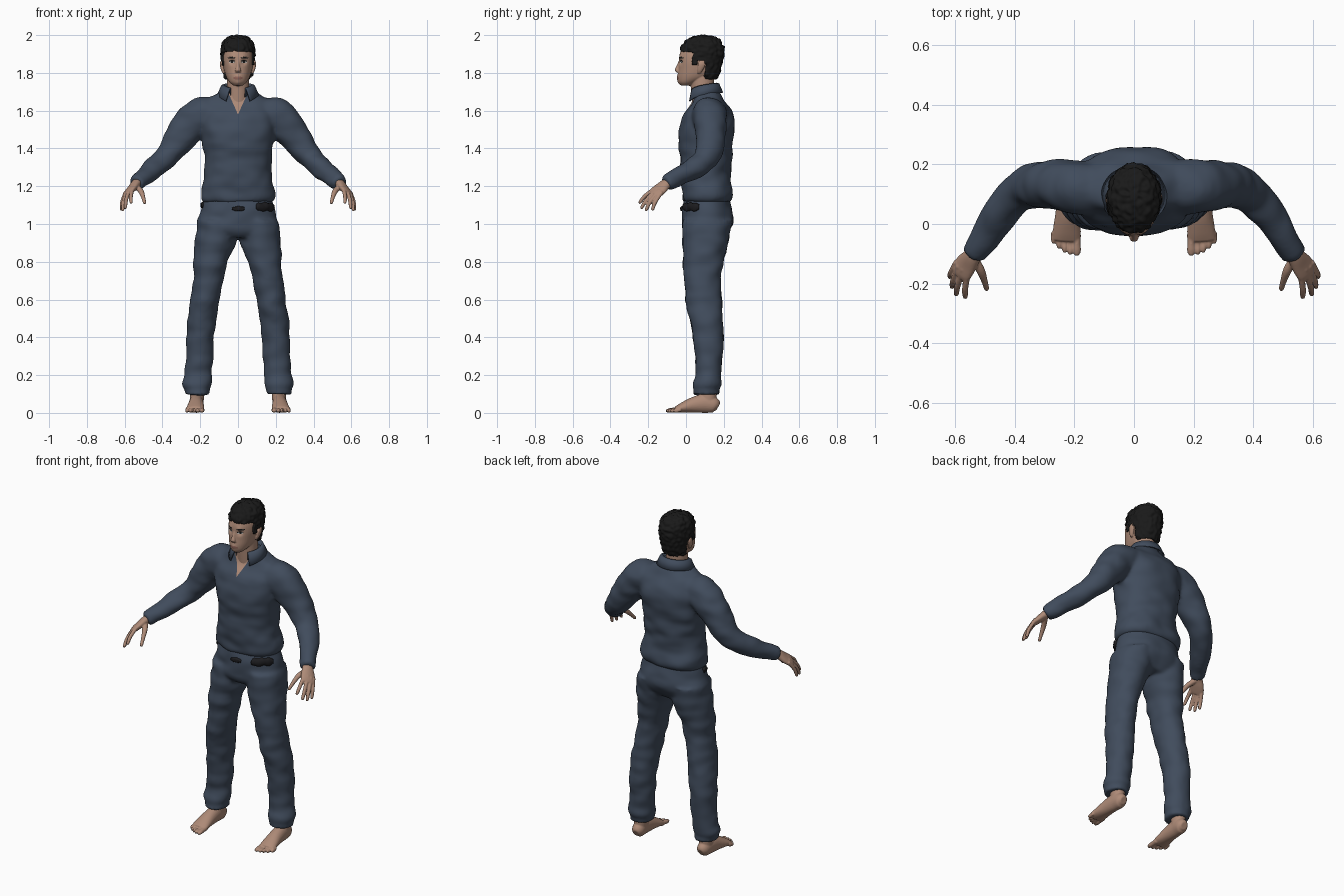
import bpy, bmesh, math
from mathutils import Vector, noise

if "Cube" in bpy.data.objects:
    bpy.data.objects.remove(bpy.data.objects["Cube"])


def material(name, rgb):
    m = bpy.data.materials.new(name)
    m.diffuse_color = (*rgb, 1)
    m.use_nodes = True
    m.node_tree.nodes["Principled BSDF"].inputs["Base Color"].default_value = m.diffuse_color
    return m


SKIN = material("skin", (0.42, 0.255, 0.185))
CLOTH = material("navy cloth", (0.052, 0.072, 0.108))
HAIR = material("black hair", (0.010, 0.010, 0.010))
WHITE = material("eye white", (0.5, 0.47, 0.44))
LIPS = material("lips", (0.30, 0.14, 0.11))
BLACK = material("black leather", (0.012, 0.012, 0.014))


def curve_keys(keys, sub):
    """Smooth interpolation through the cross-section keys."""
    k = [keys[0]] + list(keys) + [keys[-1]]
    out = []
    for i in range(1, len(k) - 2):
        for j in range(sub):
            t = j / sub
            out.append([0.5 * (2 * b + (c - a) * t + (2 * a - 5 * b + 4 * c - d) * t * t
                               + (3 * b - a - 3 * c + d) * t ** 3)
                        for a, b, c, d in zip(*k[i - 1:i + 3])])
    return out + [list(keys[-1])]


def loft(bm, keys, side=1, flat=False, ref=(1, 0, 0), n=32, sub=5, p=2.0):
    """Closed tube through keys of (x, y, z, half width, half depth)."""
    rows = curve_keys(keys, sub)
    pts = [Vector((r[0] * side, r[1], r[2])) for r in rows]
    rings = []
    for i, r in enumerate(rows):
        u, v = Vector((1, 0, 0)), Vector((0, 1, 0))
        if not flat:
            t = (pts[min(i + 1, len(pts) - 1)] - pts[max(i - 1, 0)]).normalized()
            u = Vector((ref[0] * side, ref[1], ref[2]))
            u = (u - t * u.dot(t)).normalized()
            v = t.cross(u)
        ring = []
        for j in range(n):
            c, s = math.cos(math.tau * j / n), math.sin(math.tau * j / n)
            c = math.copysign(abs(c) ** (2 / p), c)
            s = math.copysign(abs(s) ** (2 / p), s)
            ring.append(bm.verts.new(pts[i] + u * c * max(r[3], .001) + v * s * max(r[4], .001)))
        rings.append(ring)
    for a, b in zip(rings, rings[1:]):
        for j in range(n):
            bm.faces.new((a[j], a[(j + 1) % n], b[(j + 1) % n], b[j]))
    bm.faces.new(rings[0][::-1])
    bm.faces.new(rings[-1])


def finish(bm, name, mat, voxel=0, smooth=0, fold=0, freq=(10, 10, 16)):
    """Make an object, fuse its pieces and add soft folds."""
    bmesh.ops.recalc_face_normals(bm, faces=bm.faces)
    me = bpy.data.meshes.new(name)
    bm.to_mesh(me)
    bm.free()
    ob = bpy.data.objects.new(name, me)
    bpy.context.collection.objects.link(ob)
    if voxel:
        m = ob.modifiers.new("fuse", 'REMESH')
        m.mode, m.voxel_size = 'VOXEL', voxel
        m = ob.modifiers.new("soften", 'SMOOTH')
        m.factor, m.iterations = 0.5, smooth
        dg = bpy.context.evaluated_depsgraph_get()
        me = bpy.data.meshes.new_from_object(ob.evaluated_get(dg))
        ob.modifiers.clear()
        ob.data = me
    if fold:
        f = Vector(freq)
        moves = [v.normal * noise.noise(v.co * f) * fold for v in me.vertices]
        for v, d in zip(me.vertices, moves):
            v.co += d
    me.materials.clear()
    me.materials.append(mat)
    me.polygons.foreach_set("material_index", [0] * len(me.polygons))
    me.shade_smooth()
    return ob


# Shirt: torso and both sleeves
bm = bmesh.new()
loft(bm, [(0, .11, 1.115, .183, .122), (0, .113, 1.14, .198, .133), (0, .113, 1.18, .196, .135),
          (0, .103, 1.25, .18, .132), (0, .105, 1.35, .178, .137), (0, .105, 1.45, .19, .148),
          (0, .115, 1.55, .2, .141), (0, .122, 1.61, .2, .112), (0, .117, 1.66, .165, .083),
          (0, .105, 1.70, .09, .066), (0, .10, 1.725, .068, .06)], flat=True, n=48, p=2.3)
for s in (1, -1):
    loft(bm, [(.13, .12, 1.58, .09, .09), (.21, .125, 1.565, .10, .09), (.28, .13, 1.49, .09, .082),
              (.345, .125, 1.4, .073, .072), (.40, .095, 1.335, .063, .064), (.465, .01, 1.275, .055, .055),
              (.52, -.075, 1.23, .046, .046), (.54, -.105, 1.213, .04, .04)], side=s, ref=(0, 0, 1))
shirt = finish(bm, "shirt", CLOTH, .01, 8, .009)

# Open neck: cut a V into the shirt front and colour it as skin
V_LOW, V_SLOPE = 1.58, .45
bm = bmesh.new()
bm.from_mesh(shirt.data)
for s in (1, -1):
    near = [f for f in bm.faces if f.calc_center_median().y < .06 and f.calc_center_median().z > 1.56
            and abs(f.calc_center_median().x) < .1]
    geom = list({e for f in near for e in list(f.edges) + list(f.verts)}) + near
    bmesh.ops.bisect_plane(bm, geom=geom, plane_co=(0, 0, V_LOW), plane_no=(s, 0, -V_SLOPE))
for f in bm.faces:
    c = f.calc_center_median()
    f.material_index = int(c.y < .05 and abs(c.x) < V_SLOPE * (c.z - V_LOW))
bm.to_mesh(shirt.data)
bm.free()
shirt.data.materials.append(SKIN)

# Collar: folded band, open at the front
bm = bmesh.new()
rows = []
for i in range(41):
    w = (i / 20 - 1) * .83
    a, u = w * math.pi, abs(w)
    sx, cy = math.sin(a), math.cos(a)
    rows.append([bm.verts.new(co) for co in (
        (.07 * sx, .095 + .062 * cy, 1.70 - .04 * u ** 2),
        (.076 * sx, .095 + .068 * cy, 1.745 - .04 * u ** 2),
        (.086 * sx, .097 + .076 * cy, 1.742 - .045 * u ** 2),
        ((.105 + .04 * u ** 4) * sx, .10 + .094 * cy, 1.695 - .08 * u ** 3))])
for a, b in zip(rows, rows[1:]):
    for j in range(3):
        bm.faces.new((a[j], a[j + 1], b[j + 1], b[j]))
collar = finish(bm, "collar", CLOTH)
m = collar.modifiers.new("thickness", 'SOLIDIFY')
m.thickness, m.offset = .007, 0

# Trousers: hips and both legs
bm = bmesh.new()
loft(bm, [(0, .11, 1.14, .178, .118), (0, .112, 1.08, .193, .13), (0, .115, 1.02, .212, .137),
          (0, .11, .97, .212, .128), (0, .105, .925, .17, .095)], flat=True, n=48, p=2.2)
for s in (1, -1):
    loft(bm, [(.115, .112, 1.02, .1, .13), (.12, .103, .9, .108, .12), (.143, .09, .8, .09, .108),
              (.157, .088, .7, .081, .098), (.175, .094, .6, .077, .096), (.19, .106, .5, .076, .089),
              (.2, .12, .4, .073, .081), (.203, .12, .3, .073, .073), (.213, .118, .2, .074, .066),
              (.217, .113, .15, .077, .072), (.216, .11, .125, .067, .068),
              (.216, .108, .097, .066, .072)], side=s, flat=True)
finish(bm, "trousers", CLOTH, .01, 7, .008)

# Belt buckle, belt pouch and side clip follow the hip curve
def hip_piece(name, a0, a1, z, h, d):
    bm = bmesh.new()
    keys = []
    for i in range(6):
        a = math.radians(a0 + (a1 - a0) * i / 5)
        e = .6 if i in (0, 5) else 1
        keys.append((.188 * math.sin(a), .112 - .132 * math.cos(a), z, h * e, d))
    loft(bm, keys, ref=(0, 0, 1), n=12, sub=3, p=4)
    finish(bm, name, BLACK, fold=.008, freq=(50, 50, 50))


hip_piece("belt_buckle", -10, 10, 1.08, .011, .010)
hip_piece("belt_pouch", 30, 72, 1.09, .022, .018)
hip_piece("belt_clip", -88, -72, 1.10, .014, .012)

# Hands and bare feet
FINGERS = [((.558, -.175, 1.178), (.567, -.25, 1.11)), ((.578, -.168, 1.167), (.598, -.24, 1.082)),
           ((.592, -.155, 1.157), (.612, -.215, 1.07)), ((.600, -.138, 1.15), (.619, -.18, 1.072))]
for s, label in ((1, "left"), (-1, "right")):
    bm = bmesh.new()
    loft(bm, [(.515, -.065, 1.232, .03, .027), (.54, -.105, 1.213, .031, .024),
              (.562, -.135, 1.187, .04, .020), (.58, -.16, 1.166, .042, .016),
              (.586, -.172, 1.156, .034, .012)], side=s, ref=(.65, .62, -.42), n=24)
    for b, t in FINGERS:
        b, t = Vector(b), Vector(t)
        back = b + (b - t) * .25
        mid = b.lerp(t, .5) + Vector((.004, -.004, .005))
        loft(bm, [(*back, .010, .010), (*mid, .0105, .0105), (*b.lerp(t, .9), .009, .009),
                  (*t, .005, .005)], side=s, ref=(.65, .62, -.42), n=12, sub=3)
    loft(bm, [(.54, -.11, 1.2, .015, .015), (.515, -.155, 1.175, .015, .014), (.502, -.19, 1.142, .011, .011),
              (.495, -.215, 1.115, .009, .009), (.493, -.222, 1.107, .005, .005)], side=s, n=12)
    finish(bm, label + "_hand", SKIN, .004, 2)

    bm = bmesh.new()
    loft(bm, [(.216, .17, .032, .02, .022), (.217, .15, .041, .035, .041), (.22, .10, .05, .038, .05),
              (.222, .04, .042, .041, .042), (.225, -.02, .027, .047, .027),
              (.227, -.055, .017, .048, .016)], side=s, n=24)
    loft(bm, [(.217, .118, .17, .042, .046), (.217, .118, .10, .038, .044), (.218, .115, .05, .036, .046)],
         side=s, flat=True, n=24)
    for i in range(5):
        x, r = .192 + .0185 * i + (.004 if i else 0), .0145 if i == 0 else .0095
        y = -.10 + .0025 * i * i
        loft(bm, [(x, -.035, .018, r, .014), (x, y + .03, .015, r * .9, r * .9), (x, y + .01, .0125, r, .0115),
                  (x, y - .006, .011, r * .5, .007)], side=s, n=12, sub=3)
    finish(bm, label + "_foot", SKIN, .004, 2)

# Head with neck, nose and ears
bm = bmesh.new()
loft(bm, [(0, .0, 1.732, .022, .022), (0, .012, 1.75, .044, .05), (0, .045, 1.78, .063, .088),
          (0, .062, 1.82, .074, .102), (0, .066, 1.86, .079, .104), (0, .073, 1.9, .078, .106),
          (0, .085, 1.94, .07, .1), (0, .09, 1.965, .055, .075), (0, .095, 1.98, .03, .04)],
     flat=True, n=40, p=2.15)
loft(bm, [(0, .09, 1.62, .06, .055), (0, .088, 1.7, .06, .06), (0, .085, 1.80, .058, .065)], flat=True)
loft(bm, [(0, -.028, 1.868, .008, .009), (0, -.04, 1.838, .009, .010), (0, -.047, 1.815, .015, .013),
          (0, -.038, 1.802, .016, .010)], flat=True, n=16)
for s in (1, -1):
    loft(bm, [(.074, .07, 1.797, .007, .008), (.081, .075, 1.815, .009, .015), (.087, .083, 1.845, .009, .021),
              (.086, .086, 1.866, .006, .012)], side=s, flat=True, n=16)
head = finish(bm, "head", SKIN, .003, 5)
for mat in (HAIR, WHITE, LIPS):
    head.data.materials.append(mat)


def bump(v, x, z, size):
    return math.exp(-((abs(v.x) - x) ** 2 + (v.z - z) ** 2) / size ** 2)


for v in head.data.vertices:        # eye sockets, mouth and chin relief
    if v.co.y < .03:
        v.co.y += .010 * bump(v.co, .031, 1.858, .014) - .004 * bump(v.co, .03, 1.882, .014)
        v.co.y -= .006 * bump(v.co, 0, 1.774, .017) + .005 * bump(v.co, 0, 1.745, .014)


def inside(c, x, z, a, b):
    return ((abs(c.x) - x) / a) ** 2 + ((c.z - z) / b) ** 2 < 1


for f in head.data.polygons:        # brows, eyes and lips
    c = f.center
    if c.y > .03:
        continue
    if inside(c, .034, 1.880, .021, .0045) or inside(c, .032, 1.857, .006, .006):
        f.material_index = 1
    elif inside(c, .032, 1.857, .015, .0055):
        f.material_index = 2
    elif inside(c, .032, 1.860, .017, .0065):
        f.material_index = 1
    elif inside(c, 0, 1.773, .025, .0085):
        f.material_index = 3


# Short hair: shell trimmed along the hairline
def hairline(y):
    if y < .035:
        return 1.912
    if y < .06:
        return 1.842
    return 1.868 if y < .102 else 1.768


bm = bmesh.new()
loft(bm, [(0, .10, 1.755, .058, .055), (0, .08, 1.79, .078, .095), (0, .078, 1.85, .087, .115),
          (0, .085, 1.9, .090, .116), (0, .088, 1.94, .086, .112), (0, .09, 1.972, .073, .09),
          (0, .095, 1.991, .048, .058), (0, .098, 1.998, .012, .016)], flat=True, n=80, sub=7, p=2.1)
bmesh.ops.delete(bm, geom=[f for f in bm.faces if f.calc_center_median().z
                           < hairline(f.calc_center_median().y)], context='FACES')
hair = finish(bm, "hair", HAIR, fold=.010, freq=(55, 55, 55))
m = hair.modifiers.new("thickness", 'SOLIDIFY')
m.thickness, m.offset = .014, -1
